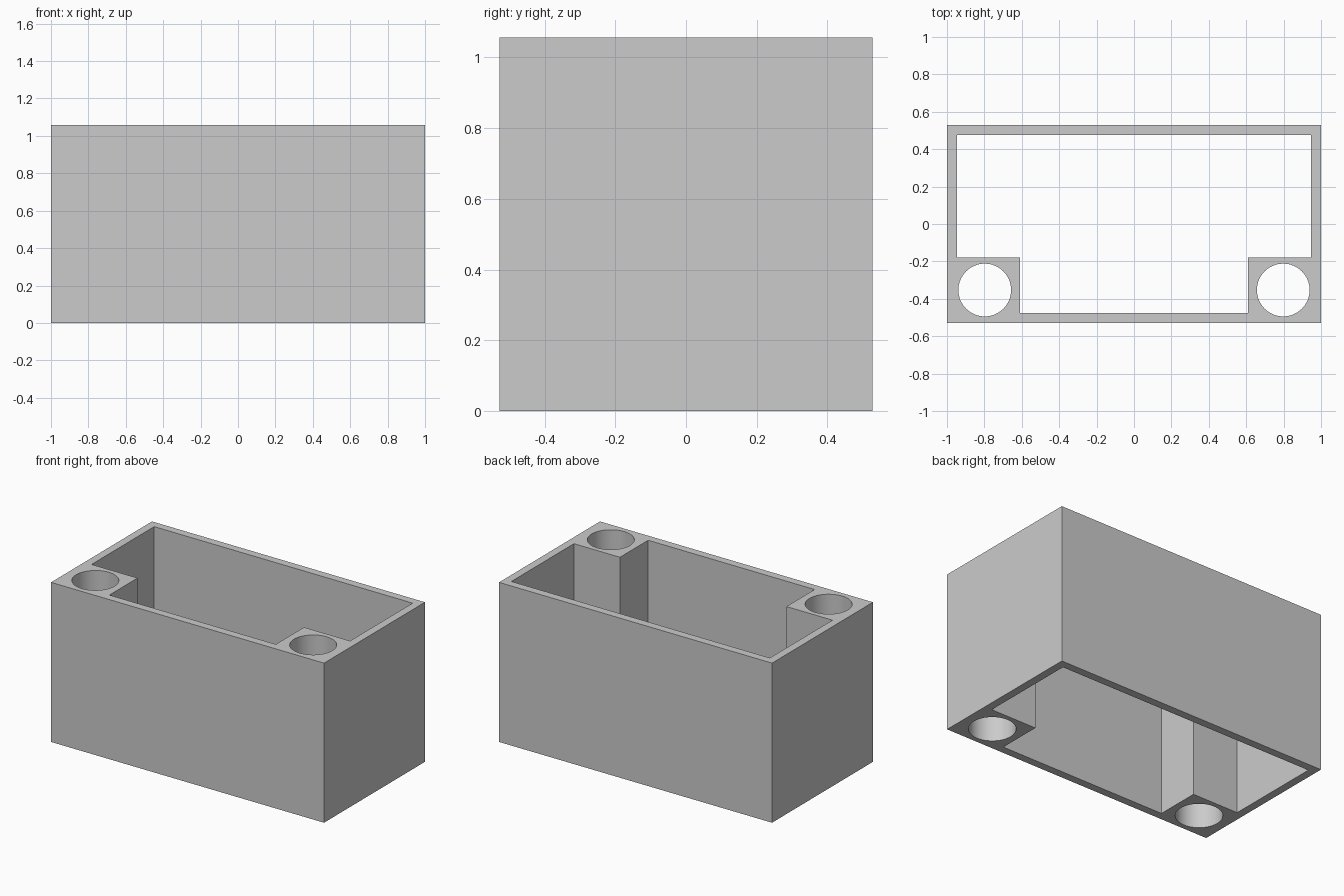
import bpy, bmesh, math

cube = bpy.data.objects.get("Cube")
if cube:
    bpy.data.objects.remove(cube, do_unlink=True)

# Main dimensions
HALF_X, HALF_Y, HEIGHT = 1.0, 0.528, 1.057
IN_X, IN_Y = 0.947, 0.475           # inside of the walls
POST_X, POST_Y = 0.61, -0.18        # inner corner of the corner posts
HOLE_X, HOLE_Y, HOLE_R, SIDES = 0.798, -0.353, 0.141, 64

# Plain grey material
grey = bpy.data.materials.new("plain_grey")
grey.use_nodes = True
colour = (0.6, 0.6, 0.6, 1)
grey.diffuse_color = colour
grey.node_tree.nodes["Principled BSDF"].inputs["Base Color"].default_value = colour

# Closed outlines: outer wall, T-shaped cavity, two round holes
right_half = [(POST_X, -IN_Y), (POST_X, POST_Y), (IN_X, POST_Y), (IN_X, IN_Y)]
cavity = right_half + [(-x, y) for x, y in reversed(right_half)]
outer = [(sx * HALF_X, sy * HALF_Y) for sx, sy in ((-1, -1), (1, -1), (1, 1), (-1, 1))]


def circle(cx):
    angles = [math.tau * i / SIDES for i in range(SIDES)]
    return [(cx + HOLE_R * math.cos(a), HOLE_Y + HOLE_R * math.sin(a)) for a in angles]


# Fill the section between the outlines and extrude it upwards
bm = bmesh.new()
for outline in (outer, cavity, circle(-HOLE_X), circle(HOLE_X)):
    verts = [bm.verts.new((x, y, 0)) for x, y in outline]
    for i, v in enumerate(verts):
        bm.edges.new((verts[i - 1], v))
bmesh.ops.triangle_fill(bm, use_beauty=True, edges=bm.edges[:], normal=(0, 0, 1))
result = bmesh.ops.extrude_face_region(bm, geom=bm.faces[:], use_keep_orig=True)
top = [g for g in result["geom"] if isinstance(g, bmesh.types.BMVert)]
bmesh.ops.translate(bm, verts=top, vec=(0, 0, HEIGHT))
bmesh.ops.recalc_face_normals(bm, faces=bm.faces[:])

mesh = bpy.data.meshes.new("open_box")
bm.to_mesh(mesh)
bm.free()
mesh.materials.append(grey)
box = bpy.data.objects.new("open_box", mesh)
bpy.context.collection.objects.link(box)

# Smooth bores, sharp corners
bpy.ops.object.select_all(action="DESELECT")
box.select_set(True)
bpy.context.view_layer.objects.active = box
bpy.ops.object.shade_smooth_by_angle(angle=math.radians(30))
